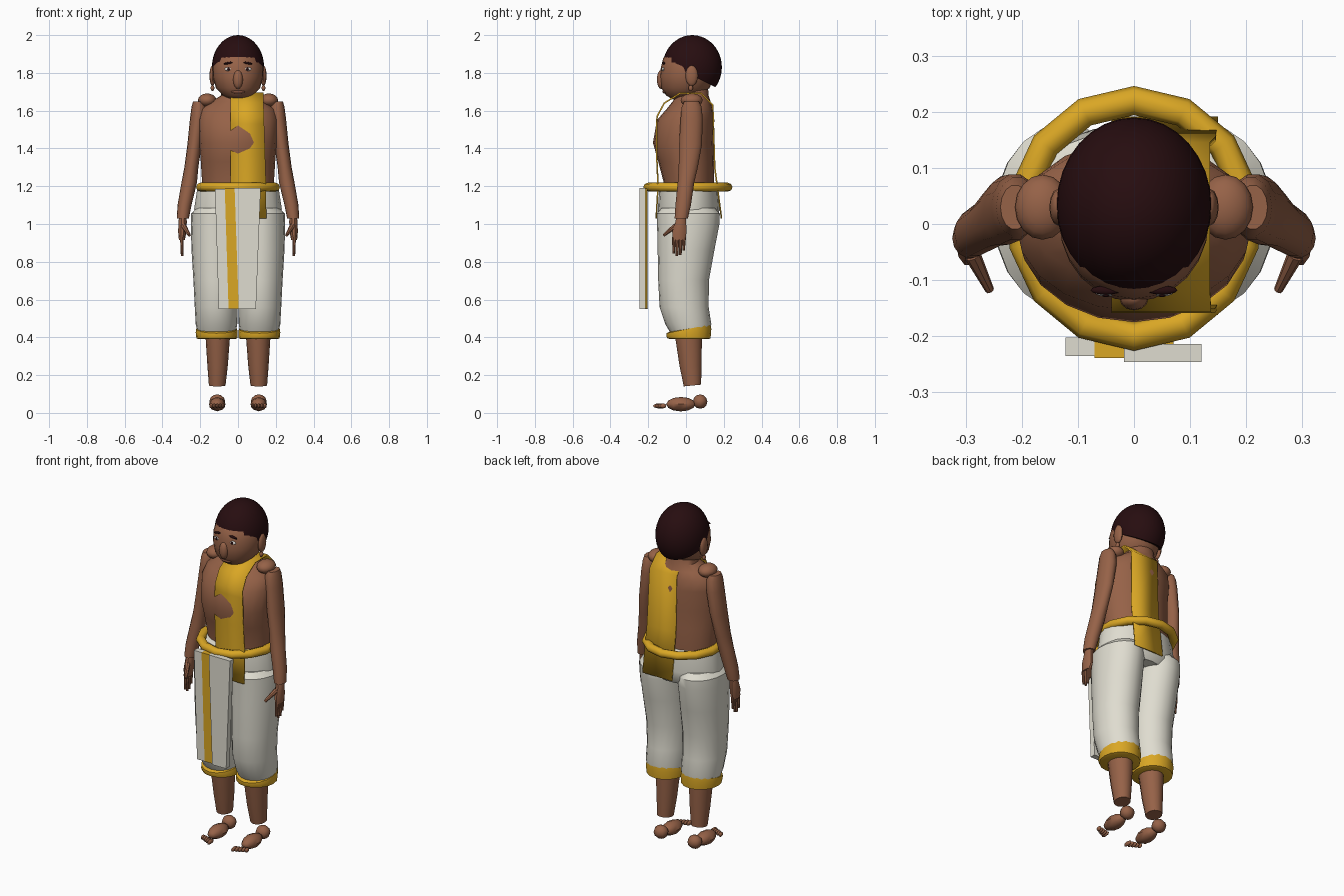
import bpy, bmesh, math
from mathutils import Matrix, Vector

if "Cube" in bpy.data.objects:
    bpy.data.objects.remove(bpy.data.objects["Cube"])


def material(name, rgb):
    m = bpy.data.materials.new(name)
    m.diffuse_color = (*rgb, 1)
    m.use_nodes = True
    m.node_tree.nodes["Principled BSDF"].inputs["Base Color"].default_value = m.diffuse_color
    return m


SKIN = material("brown skin", (0.305, 0.122, 0.064))
LIP = material("dark lip", (0.20, 0.075, 0.045))
HAIR = material("dark hair", (0.020, 0.004, 0.005))
CLOTH = material("cream cloth", (0.74, 0.72, 0.63))
GOLD = material("gold cloth", (0.70, 0.385, 0.018))
EYE = material("eye white", (0.75, 0.72, 0.68))


def finish(name, bm, mat, angle=40):
    bmesh.ops.recalc_face_normals(bm, faces=bm.faces[:])
    me = bpy.data.meshes.new(name)
    bm.to_mesh(me)
    bm.free()
    me.materials.append(mat)
    me.polygons.foreach_set("use_smooth", [True] * len(me.polygons))
    me.set_sharp_from_angle(angle=math.radians(angle))
    ob = bpy.data.objects.new(name, me)
    bpy.context.collection.objects.link(ob)
    return ob


def loft(name, rings, mat, side=1, sides=16, tilts=None):
    """Stack of ellipses: (z, cx, cy, rx, ry); a tilt raises a ring toward the back."""
    bm = bmesh.new()
    loops = []
    for i, (z, cx, cy, rx, ry) in enumerate(rings):
        k = tilts[i] if tilts else 0
        loop = []
        for j in range(sides):
            a = math.tau * j / sides
            dy = ry * math.sin(a)
            loop.append(bm.verts.new((side * (cx + rx * math.cos(a)), cy + dy, z + k * dy)))
        loops.append(loop)
    for a, b in zip(loops, loops[1:]):
        for j in range(sides):
            n = (j + 1) % sides
            bm.faces.new((a[j], a[n], b[n], b[j]))
    bm.faces.new(loops[0])
    bm.faces.new(loops[-1])
    return finish(name, bm, mat)


def ellipsoid(name, c, r, mat, u=12, v=8, rot=None):
    bm = bmesh.new()
    m = Matrix.Translation(c) @ (rot or Matrix()) @ Matrix.Diagonal((*r, 1))
    bmesh.ops.create_uvsphere(bm, u_segments=u, v_segments=v, radius=1, matrix=m)
    return finish(name, bm, mat, 50)


def limb(name, a, b, r1, r2, mat, sides=8):
    """Tapered finger-like rod between two points."""
    a, b = Vector(a), Vector(b)
    d = b - a
    bm = bmesh.new()
    m = Matrix.Translation((a + b) / 2) @ d.to_track_quat("Z", "Y").to_matrix().to_4x4()
    bmesh.ops.create_cone(bm, cap_ends=True, segments=sides, radius1=r1, radius2=r2,
                          depth=d.length, matrix=m)
    return finish(name, bm, mat)


def panel(name, top, bottom, y0, y1, z0, z1, mat):
    """Hanging cloth slab, with separate x ranges at top and bottom."""
    bm = bmesh.new()
    loops = []
    for z, (x0, x1) in ((z0, bottom), (z1, top)):
        loops.append([bm.verts.new(p) for p in
                      ((x0, y0, z), (x1, y0, z), (x1, y1, z), (x0, y1, z))])
    a, b = loops
    for j in range(4):
        n = (j + 1) % 4
        bm.faces.new((a[j], a[n], b[n], b[j]))
    bm.faces.new(a)
    bm.faces.new(b)
    return finish(name, bm, mat)


# Torso with neck
loft("torso", [(1.16, 0, .015, .185, .13), (1.22, 0, .015, .19, .133),
               (1.33, 0, .0, .197, .147), (1.43, 0, -.015, .205, .16),
               (1.55, 0, -.002, .21, .152), (1.61, 0, .02, .195, .122),
               (1.65, 0, .03, .14, .10), (1.68, 0, .035, .09, .085),
               (1.74, 0, .035, .08, .08)], SKIN, sides=20)

# Head and face
loft("head", [(1.66, 0, -.03, .04, .04), (1.68, 0, -.015, .08, .09),
              (1.72, 0, -.003, .117, .128), (1.78, 0, .005, .133, .143),
              (1.83, 0, .01, .134, .143), (1.88, 0, .015, .122, .135),
              (1.93, 0, .03, .09, .10), (1.96, 0, .03, .05, .06)], SKIN, sides=24)
ellipsoid("nose", (0, -.132, 1.765), (.026, .022, .05), SKIN)
ellipsoid("lips", (0, -.112, 1.70), (.036, .012, .010), LIP)

# Hair cap, trimmed along a slope falling toward the nape
bm = bmesh.new()
bmesh.ops.create_uvsphere(bm, u_segments=32, v_segments=20, radius=1,
                          matrix=Matrix.Translation((0, .033, 1.83)) @
                          Matrix.Diagonal((.138, .157, .17, 1)))
bmesh.ops.bisect_plane(bm, geom=bm.verts[:] + bm.edges[:] + bm.faces[:],
                       plane_co=(0, .033, 1.785), plane_no=(0, .5, 1), clear_inner=True)
bmesh.ops.holes_fill(bm, edges=[e for e in bm.edges if e.is_boundary])
finish("hair", bm, HAIR)

for s, tag in ((-1, "right"), (1, "left")):
    # Face details and ears
    ellipsoid(tag + "_eye", (s * .05, -.121, 1.82), (.021, .008, .010), EYE)
    ellipsoid(tag + "_pupil", (s * .05, -.1265, 1.82), (.008, .004, .008), HAIR)
    ellipsoid(tag + "_eyebrow", (s * .05, -.118, 1.852), (.028, .008, .006), HAIR,
              rot=Matrix.Rotation(s * .15, 4, "Y"))
    ellipsoid(tag + "_ear", (s * .135, .03, 1.785), (.016, .033, .055), SKIN)
    ellipsoid(tag + "_earlobe", (s * .135, .025, 1.72), (.010, .012, .016), SKIN)

    # Shoulder, arm and hand
    ellipsoid(tag + "_shoulder", (s * .163, .03, 1.655), (.049, .058, .036), SKIN, 16, 10)
    loft(tag + "_arm", [(1.03, .292, -.025, .032, .036), (1.10, .283, -.015, .037, .042),
                        (1.22, .258, .0, .041, .045), (1.30, .247, .012, .037, .052),
                        (1.42, .23, .024, .038, .062), (1.56, .212, .03, .042, .06),
                        (1.62, .208, .03, .038, .054), (1.648, .212, .03, .026, .04)],
         SKIN, s, 14)
    loft(tag + "_palm", [(.915, .297, -.037, .016, .036), (.96, .295, -.035, .022, .04),
                         (1.01, .293, -.028, .022, .03), (1.04, .292, -.025, .02, .026)],
         SKIN, s, 10)
    for i, (y, z) in enumerate(((-.063, .845), (-.045, .83), (-.027, .835), (-.01, .86))):
        limb(f"{tag}_finger_{i + 1}", (s * .297, y, .93), (s * .296, y - .003, z),
             .0105, .007, SKIN)
    limb(tag + "_thumb", (s * .288, -.055, .99), (s * .257, -.118, .94), .015, .008, SKIN)

    # Trouser leg and gold cuff
    loft(tag + "_trouser_leg", [(.42, .113, .02, .10, .10), (.47, .114, .012, .11, .122),
                                (.56, .115, -.01, .114, .13), (.70, .117, -.013, .119, .134),
                                (.86, .121, .0, .125, .15), (1.0, .124, .012, .126, .165),
                                (1.055, .124, .012, .124, .167), (1.085, .12, .012, .10, .14)],
         CLOTH, s, 20)
    loft(tag + "_cuff", [(.39, .112, .018, .095, .10), (.395, .112, .016, .108, .114),
                         (.425, .113, .015, .111, .119), (.445, .113, .014, .108, .118),
                         (.45, .113, .014, .09, .10)],
         GOLD, s, 16, (0, 0, .15, .2, .2))

    # Shin and separate foot pieces
    loft(tag + "_shin", [(.145, .110, .034, .044, .047), (.25, .108, .024, .054, .06),
                         (.42, .107, .012, .066, .074)], SKIN, s, 14, (.1, 0, 0))
    ellipsoid(tag + "_foot", (s * .11, -.027, .046), (.044, .078, .038), SKIN, 8, 6,
              Matrix.Rotation(math.pi / 2, 4, "X") @ Matrix.Diagonal((1, .49, 2.05, 1)))\
        .data.transform(Matrix())
    ellipsoid(tag + "_heel", (s * .11, .075, .06), (.042, .038, .038), SKIN, 8, 6)
    for i in range(5):
        ellipsoid(f"{tag}_toe_{i + 1}", (s * (.078 + .016 * i), -.145 + .006 * i, .037),
                  (.0095, .029 - .003 * i, .013), SKIN, 8, 6)

# Hips
loft("hips", [(1.0, 0, .014, .19, .135), (1.04, 0, .014, .228, .158),
              (1.08, 0, .014, .232, .163), (1.19, 0, .014, .215, .155),
              (1.20, 0, .014, .19, .14)], CLOTH, sides=20)

# Belt ring: elliptical path with a round section
bm = bmesh.new()
N, M = 14, 8
grid = []
for i in range(N):
    a = math.tau * i / N
    row = []
    for j in range(M):
        b = math.tau * j / M
        o = .026 * math.cos(b)
        row.append(bm.verts.new(((.202 + o) * math.sin(a), .01 + (.21 + o) * math.cos(a),
                                 1.195 + .024 * math.sin(b))))
    grid.append(row)
for i in range(N):
    for j in range(M):
        p, q, n = grid[i], grid[(i + 1) % N], (j + 1) % M
        bm.faces.new((p[j], q[j], q[n], p[n]))
finish("belt", bm, GOLD, 50)

# Shoulder sash: ribbon running up the chest, over the shoulder and down the back
path = [(-.158, 1.03), (-.148, 1.2), (-.155, 1.36), (-.155, 1.53), (-.153, 1.57),
        (-.115, 1.64), (-.03, 1.693), (.08, 1.693), (.142, 1.63), (.152, 1.3), (.188, 1.03)]
bm = bmesh.new()
rows = []
for y, z in path:
    right = .135 + .015 * max(0, min(1, (1.65 - z) / .5))
    rows.append([bm.verts.new((x, y, z)) for x in (-.04, right)])
for a, b in zip(rows, rows[1:]):
    bm.faces.new((a[0], a[1], b[1], b[0]))
sash = finish("sash", bm, GOLD)
mod = sash.modifiers.new("thickness", "SOLIDIFY")
mod.thickness = .008
mod.offset = 0

# Hanging front pleats with the gold stripe between them
panel("pleat_back", (-.122, .02), (-.102, .02), -.235, -.202, .55, 1.185, CLOTH)
panel("pleat_stripe", (-.07, .07), (-.05, .05), -.239, -.206, .552, 1.187, GOLD)
panel("pleat_front", (-.018, .12), (.004, .095), -.246, -.214, .55, 1.19, CLOTH)
